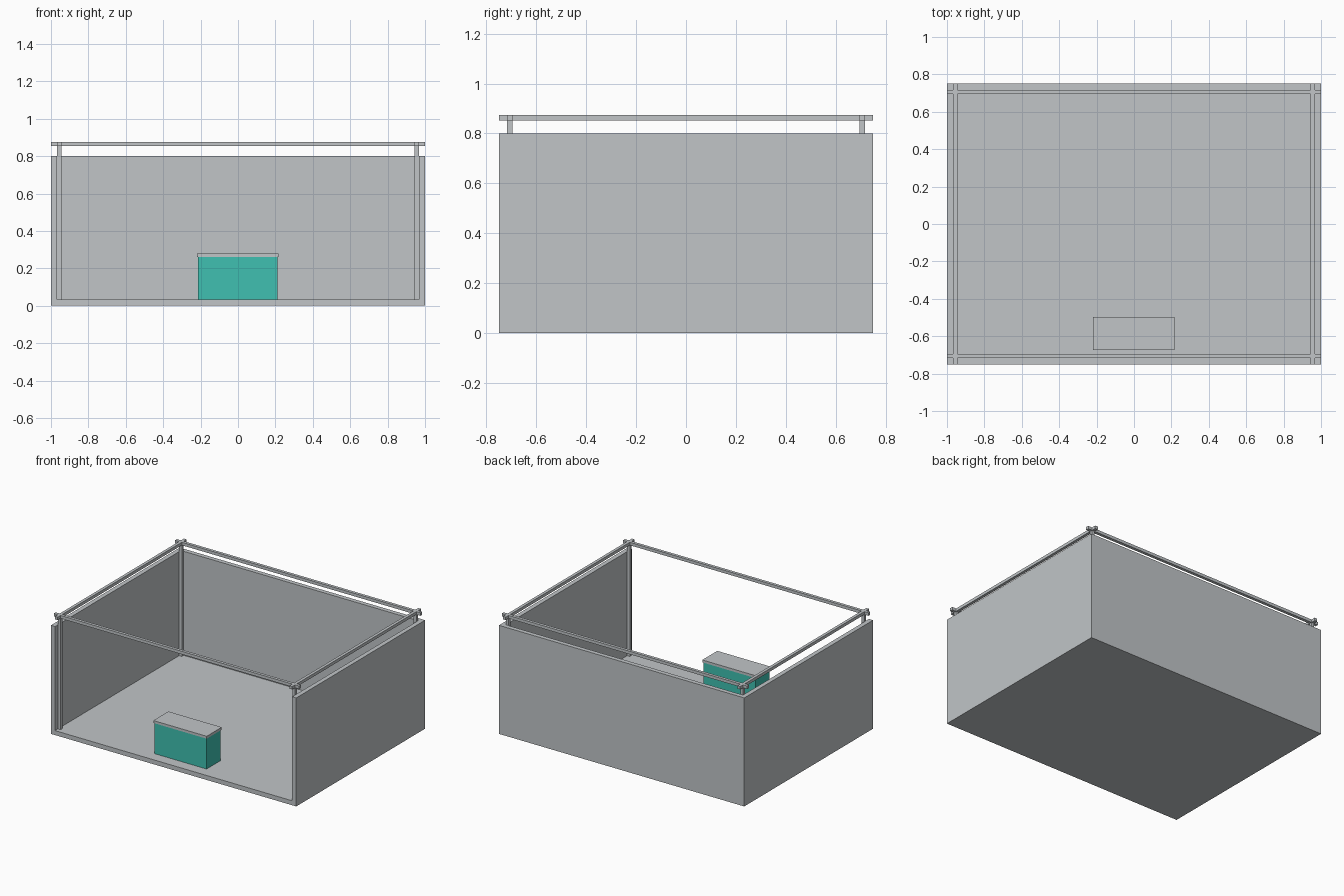
import bpy, bmesh

if "Cube" in bpy.data.objects:
    bpy.data.objects.remove(bpy.data.objects["Cube"])


def material(name, rgb):
    m = bpy.data.materials.new(name)
    m.diffuse_color = (*rgb, 1.0)
    m.use_nodes = True
    m.node_tree.nodes["Principled BSDF"].inputs["Base Color"].default_value = m.diffuse_color
    return m


GREY = material("light_grey", (0.533, 0.558, 0.575))
TEAL = material("teal", (0.050, 0.530, 0.440))


def box(name, x, y, z, mat):
    """Axis-aligned box from (min, max) ranges."""
    bm = bmesh.new()
    bmesh.ops.create_cube(bm, size=1)
    for v in bm.verts:
        v.co = [r[0] if c < 0 else r[1] for c, r in zip(v.co, (x, y, z))]
    mesh = bpy.data.meshes.new(name)
    bm.to_mesh(mesh)
    bm.free()
    mesh.materials.append(mat)
    ob = bpy.data.objects.new(name, mesh)
    bpy.context.collection.objects.link(ob)
    return ob


def mirrored(s, a, b):
    """Range a..b on the positive or negative side."""
    return tuple(sorted((s * a, s * b)))


W, D = 1.0, 0.75          # half width and depth
T, P = 0.033, 0.022       # wall thickness, pole thickness
WALL_TOP, POLE_TOP = 0.80, 0.875
RAIL_Z = (POLE_TOP - P, POLE_TOP)

# Floor slab and three walls, open at the front
box("floor", (-W, W), (-D, D), (0, T), GREY)
box("back_wall", (-W + T, W - T), (D - T, D), (T, WALL_TOP), GREY)
for s, side in ((-1, "left"), (1, "right")):
    box(side + "_wall", mirrored(s, W - T, W), (-D, D), (T, WALL_TOP), GREY)

# Corner posts inside the walls, carrying overlapping top rails
for s, side in ((-1, "left"), (1, "right")):
    px = mirrored(s, W - T - P, W - T)
    box(side + "_rail", px, (-D, D), RAIL_Z, GREY)
    for t, end in ((-1, "front"), (1, "back")):
        py = mirrored(t, D - T - P, D - T)
        box(f"{end}_{side}_post", px, py, (T, RAIL_Z[0]), GREY)
for t, end in ((-1, "front"), (1, "back")):
    box(end + "_rail", (-W, W), mirrored(t, D - T - P, D - T), RAIL_Z, GREY)

# Counter with an overhanging top
box("counter_body", (-0.213, 0.211), (-0.667, -0.505), (T, 0.26), TEAL)
box("counter_top", (-0.219, 0.216), (-0.673, -0.498), (0.26, 0.278), GREY)
